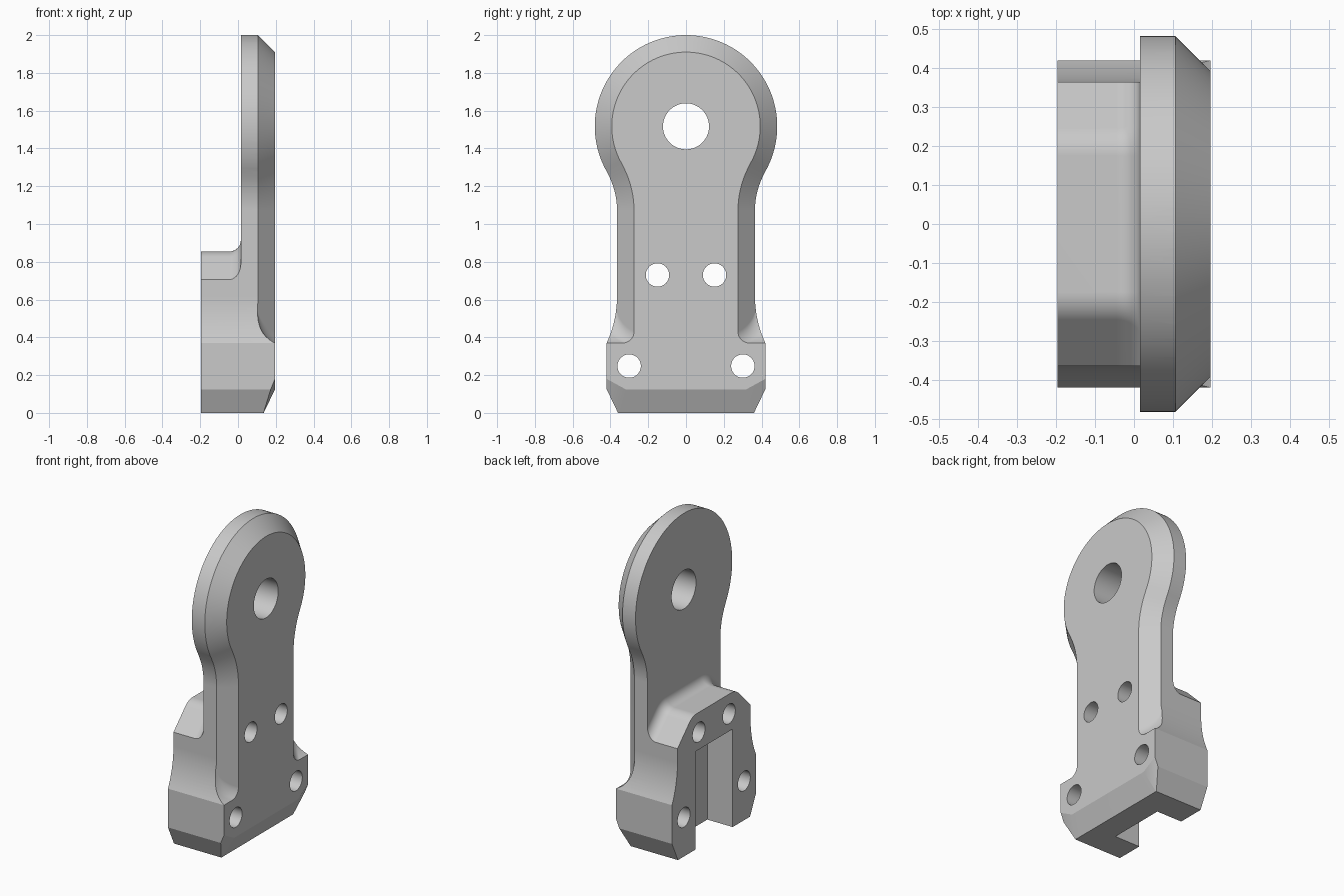
import bpy
import bmesh
from math import sin, cos, radians, sqrt
from mathutils import Vector

cube = bpy.data.objects.get("Cube")
if cube:
    bpy.data.objects.remove(cube)

FRONT, BACK = 0.196, -0.196
HEAD_Z, HEAD_R = 1.517, 0.483
NECK_Z, NECK_Y = 1.07, 0.365

grey = bpy.data.materials.new("plain_grey")
grey.use_nodes = True
colour = (0.585, 0.585, 0.585, 1)
grey.diffuse_color = colour
grey.node_tree.nodes["Principled BSDF"].inputs["Base Color"].default_value = colour


def arc(cy, cz, r, start, end, steps):
    """Points of an arc in the y-z plane, angles in degrees."""
    angles = [radians(start + (end - start) * i / steps) for i in range(steps + 1)]
    return [(cy + r * cos(a), cz + r * sin(a)) for a in angles]


def mirrored(half):
    """Close a half profile, keeping centre-line points single."""
    return half + [(-y, z) for y, z in reversed(half) if abs(y) > 1e-5]


def face_outwards(bm):
    bmesh.ops.recalc_face_normals(bm, faces=bm.faces)
    if bm.calc_volume(signed=True) < 0:
        bmesh.ops.reverse_faces(bm, faces=bm.faces)


def loft(name, sections):
    """Solid through matching y-z sections, each at its own x."""
    bm = bmesh.new()
    rings = [[bm.verts.new((x, y, z)) for y, z in pts] for x, pts in sections]
    n = len(rings[0])
    for a, b in zip(rings, rings[1:]):
        for i in range(n):
            j = (i + 1) % n
            bm.faces.new((a[i], a[j], b[j], b[i]))
    bm.faces.new(rings[0])
    bm.faces.new(rings[-1])
    face_outwards(bm)
    mesh = bpy.data.meshes.new(name)
    bm.to_mesh(mesh)
    bm.free()
    obj = bpy.data.objects.new(name, mesh)
    bpy.context.collection.objects.link(obj)
    mesh.materials.append(grey)
    return obj


def volume(mesh):
    bm = bmesh.new()
    bm.from_mesh(mesh)
    result = bm.calc_volume(signed=True)
    bm.free()
    return result


def carve(obj, tool, operation="DIFFERENCE"):
    """Apply a boolean with the first solver that removes a sensible amount."""
    mod = obj.modifiers.new("carve", "BOOLEAN")
    mod.operation, mod.object = operation, tool
    before = volume(obj.data)
    for solver in ("MANIFOLD", "EXACT", "FLOAT"):
        mod.solver = solver
        bpy.context.view_layer.update()
        evaluated = obj.evaluated_get(bpy.context.evaluated_depsgraph_get())
        mesh = bpy.data.meshes.new_from_object(evaluated)
        if before * 0.5 < volume(mesh) < before - 1e-5:
            obj.data = mesh
            break
    obj.modifiers.remove(mod)
    bpy.data.objects.remove(tool)


def slice_off(obj, cuts):
    """Trim the solid by planes and cap each cut."""
    bm = bmesh.new()
    bm.from_mesh(obj.data)
    for point, normal in cuts:
        geom = bm.verts[:] + bm.edges[:] + bm.faces[:]
        bmesh.ops.bisect_plane(bm, geom=geom, plane_co=point, plane_no=normal,
                               clear_outer=True)
        bmesh.ops.holes_fill(bm, edges=[e for e in bm.edges if e.is_boundary], sides=0)
    bmesh.ops.remove_doubles(bm, verts=bm.verts, dist=1e-5)
    face_outwards(bm)
    bm.to_mesh(obj.data)
    bm.free()


def head_and_neck(d):
    """Round head blending into the straight neck, offset outwards by d."""
    fillet = 0.415
    return (arc(0, HEAD_Z, HEAD_R + d, 90, -29.7, 48)
            + arc(NECK_Y + fillet, NECK_Z, fillet - d, 150.3, 180, 12)[1:])


# Bracket body: head, neck, flared foot with tapered bottom corners
half = head_and_neck(0) + arc(0.961, 0.62, 0.596, 180, 204.8, 12)
half += [(0.42, 0.125), (0.36, 0)]
outline = mirrored(half)
bracket = loft("bracket", [(BACK, outline), (FRONT, outline)])

# Bevels along the bottom of the front face
cuts = [((FRONT, 0, 0.125), (0.125, 0, -0.06))]
for side in (1, -1):
    a, b, c = (Vector(p) for p in ((FRONT, 0.42 * side, 0.18),
                                   (FRONT, 0.32 * side, 0.125),
                                   (FRONT - 0.06, 0.355 * side, 0)))
    normal = (b - a).cross(c - a)
    cuts.append((a, normal if normal.x > 0 else -normal))
slice_off(bracket, cuts)


# Milled chamfer around the head and neck, curving out above the foot
def chamfer_section(x, d):
    depth = min(d, 0.1)
    end_z = 0.53 - sqrt(max(0, 0.178 ** 2 - (0.078 + depth) ** 2))
    corner = 0.06
    pts = head_and_neck(d - 0.09)
    pts += arc(0.275 + d + corner, end_z + corner, corner, 180, 270, 8)
    return x, mirrored(pts + [(0.7, end_z), (0.7, -0.2)])


depths = [-0.005 + 0.105 * i / 10 for i in range(11)]
sections = [chamfer_section(FRONT - d, d) for d in depths]
sections += [chamfer_section(FRONT - 0.101, 0.2), chamfer_section(BACK - 0.1, 0.2)]
carve(bracket, loft("chamfer_envelope", sections), "INTERSECT")


# Space behind the neck, filleted into the top of the rear block
def shoulder_section(x, d):
    bend = arc(0.175, 0.755, 0.1 + d, 90, 45, 8)
    y, z = bend[-1]
    return x, mirrored(bend + [(y + 0.5, z - 0.5), (y + 0.5, 2.5)])


r = 0.06
turns = [radians(9 * i) for i in range(11)]
profile = [shoulder_section(BACK - 0.1, 0)]
profile += [shoulder_section(0.015 - r + r * sin(t), r - r * cos(t)) for t in turns]
carve(bracket, loft("shoulder_cutter", profile))

# Open slot in the rear block
slot = mirrored([(0.187, 0.62), (0.187, -0.1)])
carve(bracket, loft("slot_cutter", [(BACK - 0.1, slot), (-0.018, slot)]))

# Through holes: pivot and four fasteners
holes = [(0, HEAD_Z, 0.122)]
for side in (1, -1):
    holes += [(0.151 * side, 0.73, 0.062), (0.301 * side, 0.248, 0.062)]
for y, z, radius in holes:
    ring = arc(y, z, radius, 0, 360, 48)[:-1]
    carve(bracket, loft("hole_cutter", [(-0.5, ring), (0.5, ring)]))

# Smooth curved walls, crisp edges, flat faces kept flat
bpy.ops.object.select_all(action="DESELECT")
bracket.select_set(True)
bpy.context.view_layer.objects.active = bracket
bpy.ops.object.shade_smooth_by_angle(angle=radians(20))
weighted = bracket.modifiers.new("weighted_normals", "WEIGHTED_NORMAL")
weighted.keep_sharp = True
